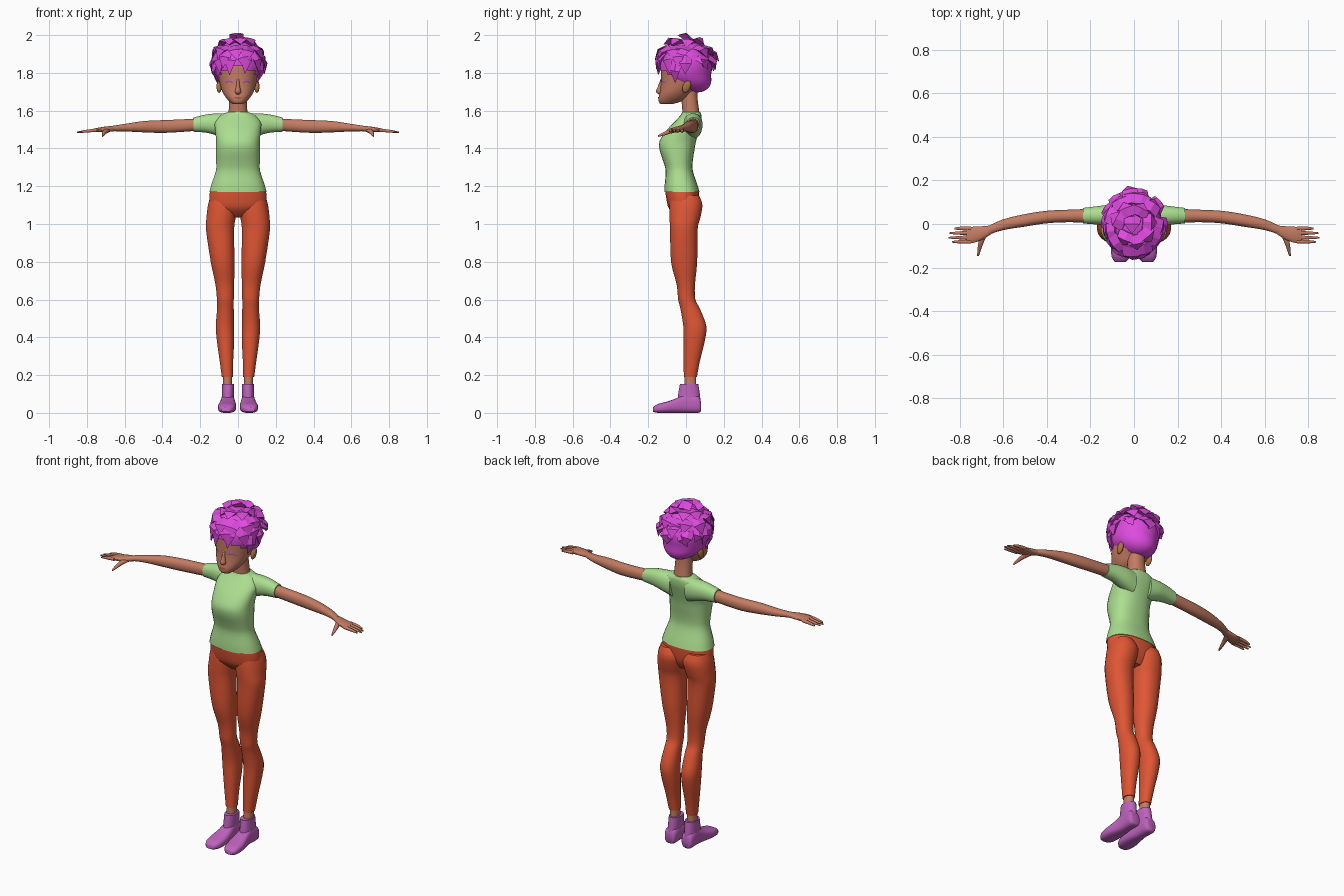
import bpy, bmesh, math, random
from mathutils import Vector
from mathutils.bvhtree import BVHTree

if "Cube" in bpy.data.objects:
    bpy.data.objects.remove(bpy.data.objects["Cube"])

random.seed(4)


def material(name, r, g, b):
    m = bpy.data.materials.new(name)
    lin = [((c / 255 + 0.055) / 1.055) ** 2.4 for c in (r, g, b)]
    m.diffuse_color = (*lin, 1)
    m.use_nodes = True
    m.node_tree.nodes["Principled BSDF"].inputs["Base Color"].default_value = m.diffuse_color
    return m


SKIN = material("brown skin", 196, 124, 98)
HAIR = material("magenta hair", 222, 74, 222)
SHIRT = material("light green cloth", 172, 222, 144)
PANTS = material("orange red cloth", 224, 86, 52)
BOOT = material("mauve leather", 190, 98, 188)
LASH = material("dark purple", 120, 50, 110)
LID = material("lilac lid", 190, 110, 175)
LIP = material("lip brown", 165, 88, 78)
EAR = material("ochre ear", 172, 114, 66)


def finish(name, bm, mat, mirror=False, angle=50):
    bmesh.ops.recalc_face_normals(bm, faces=bm.faces)
    me = bpy.data.meshes.new(name)
    bm.to_mesh(me)
    bm.free()
    me.materials.append(mat)
    ob = bpy.data.objects.new(name, me)
    bpy.context.collection.objects.link(ob)
    bpy.ops.object.select_all(action='DESELECT')
    ob.select_set(True)
    bpy.context.view_layer.objects.active = ob
    bpy.ops.object.shade_smooth_by_angle(angle=math.radians(angle))
    if mirror:
        ob.modifiers.new("mirror", 'MIRROR')
    return ob


def spline(rings, sub):
    """Smoothly interpolate between ring tuples."""
    out = []
    for i in range(len(rings) - 1):
        p0, p1 = rings[max(i - 1, 0)], rings[i]
        p2, p3 = rings[i + 1], rings[min(i + 2, len(rings) - 1)]
        for k in range(sub):
            t = k / sub
            out.append([0.5 * (2 * b + (c - a) * t + (2 * a - 5 * b + 4 * c - d) * t * t
                               + (3 * b - a - 3 * c + d) * t ** 3)
                        for a, b, c, d in zip(p0, p1, p2, p3)])
    return out + [rings[-1]]


def loft(name, axis, rings, mat, mirror=False, n=20, power=2.2, sub=3):
    """Ring = (position on axis, a0, a1, b0, b1): extents on the other two axes."""
    bm = bmesh.new()
    loops = []
    for t, a0, a1, b0, b1 in spline(rings, sub):
        loop = []
        for i in range(n):
            u = 2 * math.pi * (i + 0.5) / n
            c, s = math.cos(u), math.sin(u)
            a = (a0 + a1) / 2 + (a1 - a0) / 2 * math.copysign(abs(c) ** (2 / power), c)
            b = (b0 + b1) / 2 + (b1 - b0) / 2 * math.copysign(abs(s) ** (2 / power), s)
            co = {'x': (t, a, b), 'y': (a, t, b), 'z': (a, b, t)}[axis]
            loop.append(bm.verts.new(co))
        loops.append(loop)
    for p, q in zip(loops, loops[1:]):
        for i in range(n):
            j = (i + 1) % n
            bm.faces.new((p[i], p[j], q[j], q[i]))
    bm.faces.new(loops[0])
    bm.faces.new(loops[-1])
    return finish(name, bm, mat, mirror)


def sym(z, w, y0, y1):
    return (z, -w, w, y0, y1)


# Shirt body and sleeves
loft("shirt", 'z', [sym(1.17, .152, -.114, .072), sym(1.21, .141, -.113, .06),
                    sym(1.28, .118, -.108, .037), sym(1.33, .116, -.12, .036),
                    sym(1.39, .117, -.14, .045), sym(1.44, .116, -.14, .054),
                    sym(1.5, .122, -.1, .07), sym(1.54, .122, -.062, .08),
                    sym(1.575, .095, -.03, .082), sym(1.592, .055, -.02, .076)],
     SHIRT, n=28, power=2.4)
loft("sleeve", 'x', [(.05, -.015, .085, 1.45, 1.587), (.11, -.012, .088, 1.468, 1.586),
                     (.17, -.003, .082, 1.483, 1.58), (.235, .002, .074, 1.488, 1.564)], SHIRT, True)

# Trousers: pelvis and legs
loft("pelvis", 'z', [sym(1.175, .149, -.11, .07), sym(1.13, .153, -.104, .068),
                     sym(1.08, .14, -.09, .06), sym(1.035, .05, -.045, .035)], PANTS, n=28)
loft("trouser_leg", 'z', [(1.15, .03, .145, -.08, .07), (1.1, .002, .16, -.088, .088),
                          (1.03, .012, .168, -.088, .076), (.97, .02, .17, -.085, .062),
                          (.8, .018, .145, -.08, .06), (.68, .02, .12, -.05, .048),
                          (.6, .022, .112, -.042, .05), (.55, .022, .111, -.03, .075),
                          (.46, .02, .118, -.015, .108), (.38, .02, .112, -.013, .1),
                          (.28, .025, .098, -.013, .075), (.19, .027, .086, -.012, .058)],
     PANTS, True)

# Ankles and boots
loft("ankle", 'z', [(.11, .031, .08, -.01, .055), (.22, .031, .08, -.008, .054)], SKIN, True)
loft("boot_foot", 'y', [(.08, .032, .08, .008, .055), (.065, .02, .09, 0, .09),
                        (.0, .018, .09, 0, .1), (-.05, .012, .097, 0, .078),
                        (-.1, .01, .106, 0, .06), (-.15, .018, .103, 0, .047),
                        (-.175, .038, .088, .006, .03)], BOOT, True, power=2.8)
loft("boot_shaft", 'z', [(.04, .022, .09, -.045, .08), (.09, .021, .086, -.043, .075),
                         (.152, .02, .084, -.033, .066)], BOOT, True)

# Arms and hands
loft("arm", 'x', [(.2, .005, .07, 1.495, 1.56), (.3, .008, .066, 1.487, 1.554),
                  (.4, .003, .061, 1.482, 1.55), (.5, -.012, .046, 1.485, 1.545),
                  (.6, -.028, .022, 1.49, 1.53), (.67, -.05, -.01, 1.491, 1.519)], SKIN, True)
loft("palm", 'x', [(.655, -.046, -.006, 1.491, 1.52), (.7, -.074, -.01, 1.487, 1.516),
                   (.745, -.089, -.012, 1.486, 1.509), (.77, -.086, -.014, 1.488, 1.503)],
     SKIN, True, n=14)
for fname, y, tip in (("little_finger", -.02, .825), ("ring_finger", -.041, .848),
                      ("middle_finger", -.062, .852), ("index_finger", -.081, .836)):
    loft(fname, 'x', [(.75, y - .01, y + .01, 1.487, 1.506), (.8, y - .009, y + .008, 1.484, 1.5),
                      (tip, y - .005, y + .003, 1.482, 1.49)], SKIN, True, n=8, sub=2)
loft("thumb", 'y', [(-.04, .67, .705, 1.486, 1.51), (-.085, .69, .716, 1.477, 1.501),
                    (-.12, .703, .72, 1.467, 1.486), (-.148, .713, .721, 1.461, 1.47)],
     SKIN, True, n=8)

# Neck and head
loft("neck", 'z', [sym(1.56, .056, -.02, .075), sym(1.6, .05, -.02, .07),
                   sym(1.66, .047, -.025, .062), sym(1.72, .045, -.03, .06)], SKIN)
head = loft("head", 'z', [sym(1.634, .026, -.132, -.08), sym(1.645, .042, -.144, -.035),
                          sym(1.67, .065, -.145, .01), sym(1.7, .083, -.138, .035),
                          sym(1.74, .096, -.133, .08), sym(1.79, .104, -.132, .1),
                          sym(1.85, .106, -.13, .108), sym(1.91, .088, -.1, .09),
                          sym(1.95, .04, -.04, .04)], SKIN, n=32)
loft("nose", 'z', [sym(1.686, .01, -.143, -.11), sym(1.7, .017, -.159, -.11),
                   sym(1.73, .01, -.148, -.11), sym(1.77, .008, -.133, -.11)], SKIN, n=10)

bm = bmesh.new()
bmesh.ops.create_uvsphere(bm, u_segments=14, v_segments=8, radius=1)
for v in bm.verts:
    v.co = Vector((.1 + .014 * v.co.x, .004 + .022 * v.co.y + .008 * v.co.z, 1.728 + .034 * v.co.z))
finish("ear", bm, EAR, True)

# Face details laid on the head surface
probe = bmesh.new()
probe.from_mesh(head.data)
face_tree = BVHTree.FromBMesh(probe)


def face_plate(name, mat, x0, x1, z, height, arch, mirror, steps=8):
    """Tapered curved strip projected onto the front of the face."""
    bm = bmesh.new()
    rows = []
    for i in range(steps + 1):
        t = i / steps
        x, bulge = x0 + (x1 - x0) * t, math.sin(math.pi * t)
        pair = []
        for side in (1, -1):
            zz = z + arch * bulge + side * height / 2 * (0.25 + 0.75 * bulge)
            hit = face_tree.ray_cast(Vector((x, -1, zz)), Vector((0, 1, 0)))[0]
            pair.append(bm.verts.new((x, hit.y - .003, zz)))
        rows.append(pair)
    for p, q in zip(rows, rows[1:]):
        bm.faces.new((p[0], p[1], q[1], q[0]))
    finish(name, bm, mat, mirror)


face_plate("eyelid", LID, .024, .068, 1.756, .012, .008, True)
face_plate("eyelash", LASH, .024, .068, 1.749, .004, .004, True)
face_plate("lips", LIP, -.023, .023, 1.668, .011, 0, False)
probe.free()

# Hair cap, cut away over the face and swept back at the nape
CENTRE, RADII = Vector((0, -.004, 1.836)), (.13, .143, .14)


def on_scalp(az, el, scale=1.0):
    a, e = math.radians(az), math.radians(el)
    d = (math.cos(e) * math.cos(a), math.cos(e) * math.sin(a), math.sin(e))
    return CENTRE + Vector([r * c * scale for r, c in zip(RADII, d)])


bm = bmesh.new()
bmesh.ops.create_uvsphere(bm, u_segments=32, v_segments=18, radius=1)
for v in bm.verts:
    v.co = CENTRE + Vector([r * c for r, c in zip(RADII, v.co)])
    v.co.y += .055 * max(0, (1.79 - v.co.z) / .09)
gone = [f for f in bm.faces
        if f.calc_center_median().z < 1.725 - .72 * f.calc_center_median().y]
bmesh.ops.delete(bm, geom=gone, context='FACES')
finish("hair_cap", bm, HAIR)

# Pointed hair locks
locks = bmesh.new()


def lock(az, el, tip, width):
    """Flat spike rooted on the scalp and running to a tip."""
    root = on_scalp(az, el, .97)
    out = (root - CENTRE).normalized()
    run = (tip - root).normalized()
    side = run.cross(out).normalized()
    mid = root.lerp(tip, .5) + out * .024
    ring = [locks.verts.new(p) for p in (mid + side * width * .45, mid + out * .006,
                                         mid - side * width * .45, mid - out * .035)]
    base = [locks.verts.new(root + o) for o in (side * width * .5, out * .015,
                                                -side * width * .5, -out * .02)]
    end = locks.verts.new(tip)
    for i in range(4):
        j = (i + 1) % 4
        locks.faces.new((base[i], base[j], ring[j], ring[i]))
        locks.faces.new((ring[i], ring[j], end))
    locks.faces.new(base)


# rows: count, first azimuth, azimuth span, root elevation, tip elevation, tip reach, width
for count, start, span, el, tip_el, reach, width in (
        (7, 20, 360, 72, 42, 1.13, .085),
        (11, 0, 360, 48, 14, 1.15, .085),
        (9, 5, 200, 22, -10, 1.11, .07),
        (8, 195, 165, 36, -12, 1.13, .07)):
    for i in range(count):
        az = start + span * i / count + random.uniform(-6, 6)
        tip = on_scalp(az + random.uniform(-16, 16), tip_el + random.uniform(-7, 7),
                       reach + random.uniform(-.04, .04))
        lock(az, el, tip, width)
for az in (-18, 198):  # sideburns in front of the ears
    lock(az, 12, on_scalp(az - 8, -38, 1.08), .06)
lock(100, 75, Vector((-.01, -.045, 2.0)), .08)
lock(95, 40, Vector((-.03, .176, 1.86)), .08)
finish("hair_locks", locks, HAIR, angle=20)
